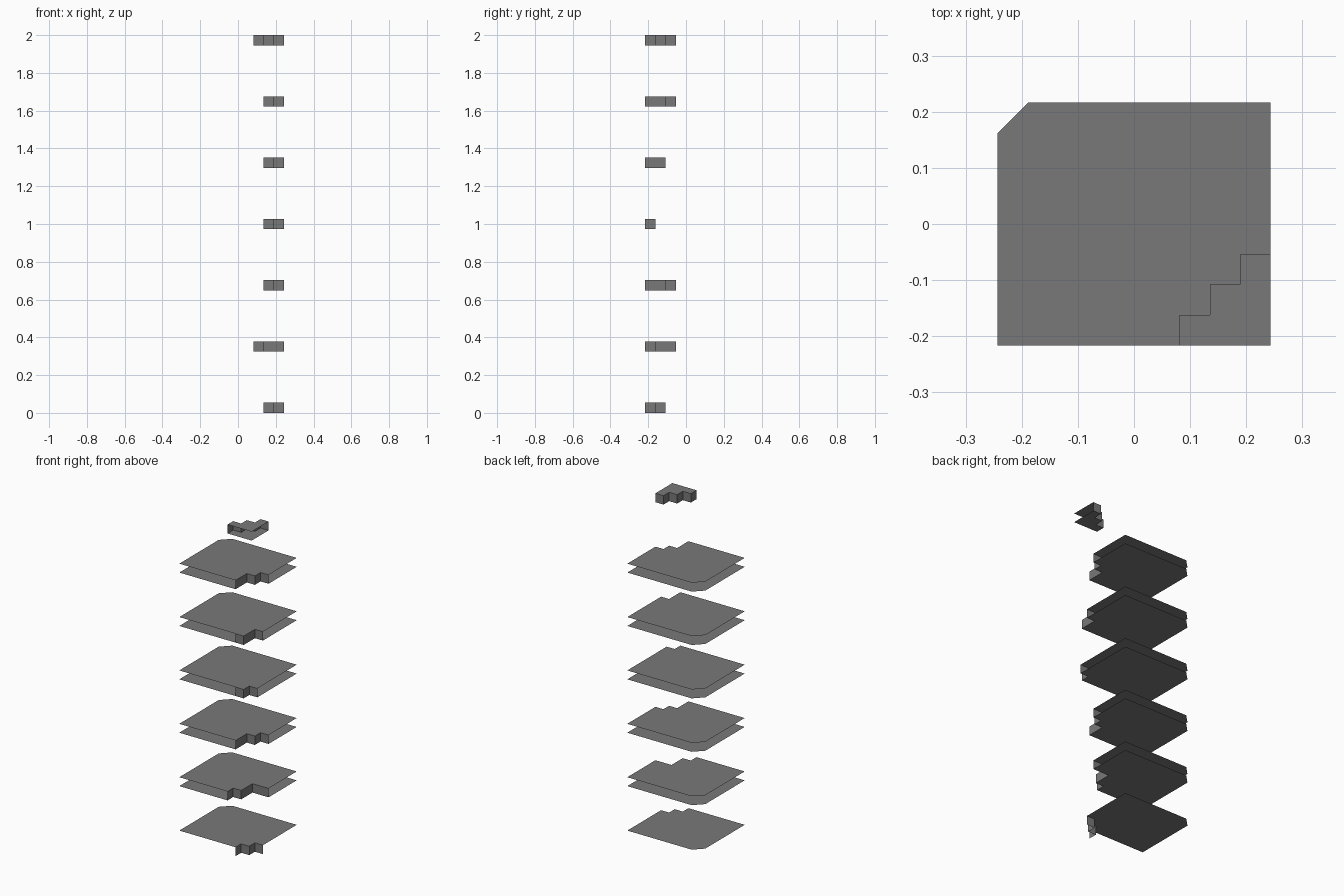
import bpy, bmesh

if "Cube" in bpy.data.objects:
    bpy.data.objects.remove(bpy.data.objects["Cube"])

U = 2 / 37            # grid unit: the stack is 37 units tall, 9 wide, 8 deep
W, D = 9, 8

grey = bpy.data.materials.new("stone grey")
grey.diffuse_color = (0.19, 0.19, 0.19, 1)
grey.use_nodes = True
grey.node_tree.nodes["Principled BSDF"].inputs["Base Color"].default_value = grey.diffuse_color


def stair_path(starts):
    """Stepped line from the front edge to the right edge; one start column per row."""
    pts = [(starts[0], 0)]
    for row, col in enumerate(starts):
        if col != pts[-1][0]:
            pts.append((col, row))
        if row + 1 == len(starts) or starts[row + 1] != col:
            pts.append((col, row + 1))
    pts.append((W, len(starts)))
    return pts


def build(name, level, outline, wall, top=True, bottom=True):
    """Thin open-sided slab: flat sheets plus a one unit high wall along a path."""
    z0 = level * 6
    bm = bmesh.new()

    def vert(p, z):
        return bm.verts.new(((p[0] - W / 2) * U, (p[1] - D / 2) * U, z * U))

    if top:
        bm.faces.new([vert(p, z0 + 1) for p in outline])
    if bottom:
        bm.faces.new([vert(p, z0) for p in reversed(outline)])
    for a, b in zip(wall, wall[1:]):
        bm.faces.new([vert(a, z0), vert(b, z0), vert(b, z0 + 1), vert(a, z0 + 1)])
    bmesh.ops.remove_doubles(bm, verts=bm.verts, dist=1e-5)
    mesh = bpy.data.meshes.new(name)
    bm.to_mesh(mesh)
    bm.free()
    mesh.materials.append(grey)
    bpy.context.collection.objects.link(bpy.data.objects.new(name, mesh))


# Floors: stepped notch at the front right, bevelled back left corner.
# Each entry: start column of every notch row, column where the front wall begins
floors = [([7, 8], 7), ([6, 7, 7], 6), ([7, 7, 8], 7),
          ([8], 7), ([8, 8], 7), ([7, 7, 8], 7)]
for i, (starts, front) in enumerate(floors):
    path = stair_path(starts)
    wall = path if front == starts[0] else [(front, 0)] + path
    outline = [(0, 0)] + wall + [(W, D), (1, D), (0, D - 1)]
    build(f"floor_{i}", i, outline, wall, bottom=i > 0)

# Roof: only the stepped corner piece, its wall facing back left
path = stair_path([6, 7, 8])
build("roof_corner", 6, [(W, 0)] + path[::-1], path[::-1])
